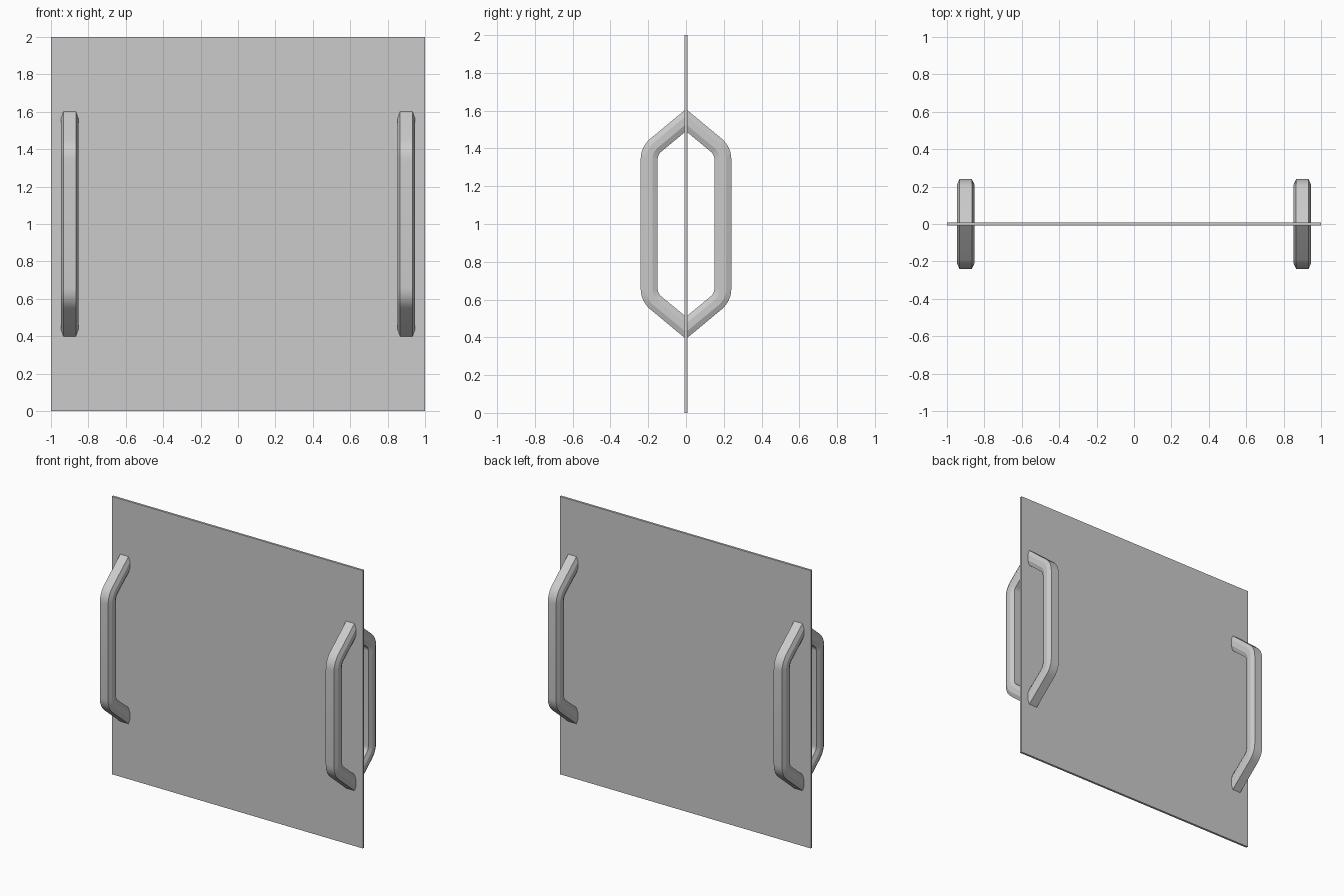
import bpy, bmesh, math
from mathutils import Vector

if "Cube" in bpy.data.objects:
    bpy.data.objects.remove(bpy.data.objects["Cube"])

THICK = 0.016            # panel thickness
HALF = 0.045             # half depth of the handle bar
WIDE = 0.046             # half width of the handle bar
SLOPE = math.atan2(0.83, 1.0)

grey = bpy.data.materials.new("light grey")
grey.diffuse_color = (0.6, 0.6, 0.6, 1)
grey.use_nodes = True
grey.node_tree.nodes["Principled BSDF"].inputs["Base Color"].default_value = grey.diffuse_color


def finish(name, bm):
    bmesh.ops.recalc_face_normals(bm, faces=bm.faces)
    me = bpy.data.meshes.new(name)
    bm.to_mesh(me)
    bm.free()
    me.materials.append(grey)
    ob = bpy.data.objects.new(name, me)
    bpy.context.collection.objects.link(ob)
    return ob


# Thin square panel
bm = bmesh.new()
bmesh.ops.create_cube(bm, size=1)
bmesh.ops.scale(bm, vec=(2, THICK, 2), verts=bm.verts)
bmesh.ops.translate(bm, vec=(0, 0, 1), verts=bm.verts)
finish("panel", bm)

# Chamfered bar section: (across x, outward depth)
cx, cd = WIDE - 0.013, HALF - 0.028
section = [(cx, HALF), (WIDE, cd), (WIDE, -cd), (cx, -HALF),
           (-cx, -HALF), (-WIDE, -cd), (-WIDE, cd), (-cx, HALF)]


def handle_stations():
    """Centre (y, z) and outward vector (y, z) from the top end to the bottom end."""
    y0, yc, radius = THICK / 2, 0.195, 0.095
    ztop = 1.55
    tang = radius * math.tan((math.pi / 2 - SLOPE) / 2)
    zc = ztop - yc * math.tan(SLOPE)
    top = [(Vector((y0, ztop - y0 * math.tan(SLOPE))),
            Vector((0, 1 / math.cos(SLOPE))))]
    arc_centre = Vector((yc - radius, zc - tang))
    steps = 6
    for i in range(steps + 1):
        a = (math.pi / 2 - SLOPE) * (1 - i / steps)
        n = Vector((math.cos(a), math.sin(a)))
        top.append((arc_centre + n * radius, n))
    bottom = [(Vector((p.x, 2 - p.y)), Vector((n.x, -n.y))) for p, n in reversed(top)]
    return top + bottom


def add_handle(name, x, side):
    bm = bmesh.new()
    rings = []
    for p, n in handle_stations():
        rings.append([bm.verts.new((x + sx, side * (p.x + n.x * d), p.y + n.y * d))
                      for sx, d in section])
    k = len(section)
    for a, b in zip(rings, rings[1:]):
        for i in range(k):
            j = (i + 1) % k
            bm.faces.new((a[i], a[j], b[j], b[i]))
    bm.faces.new(rings[0])
    bm.faces.new(rings[-1])
    ob = finish(name, bm)
    bpy.ops.object.select_all(action='DESELECT')
    ob.select_set(True)
    bpy.context.view_layer.objects.active = ob
    bpy.ops.object.shade_smooth_by_angle(angle=math.radians(20))


# Four handles: left and right, front and back
for xn, x in (("left", -0.9), ("right", 0.9)):
    for yn, side in (("front", -1), ("back", 1)):
        add_handle(f"{xn}_{yn}_handle", x, side)
